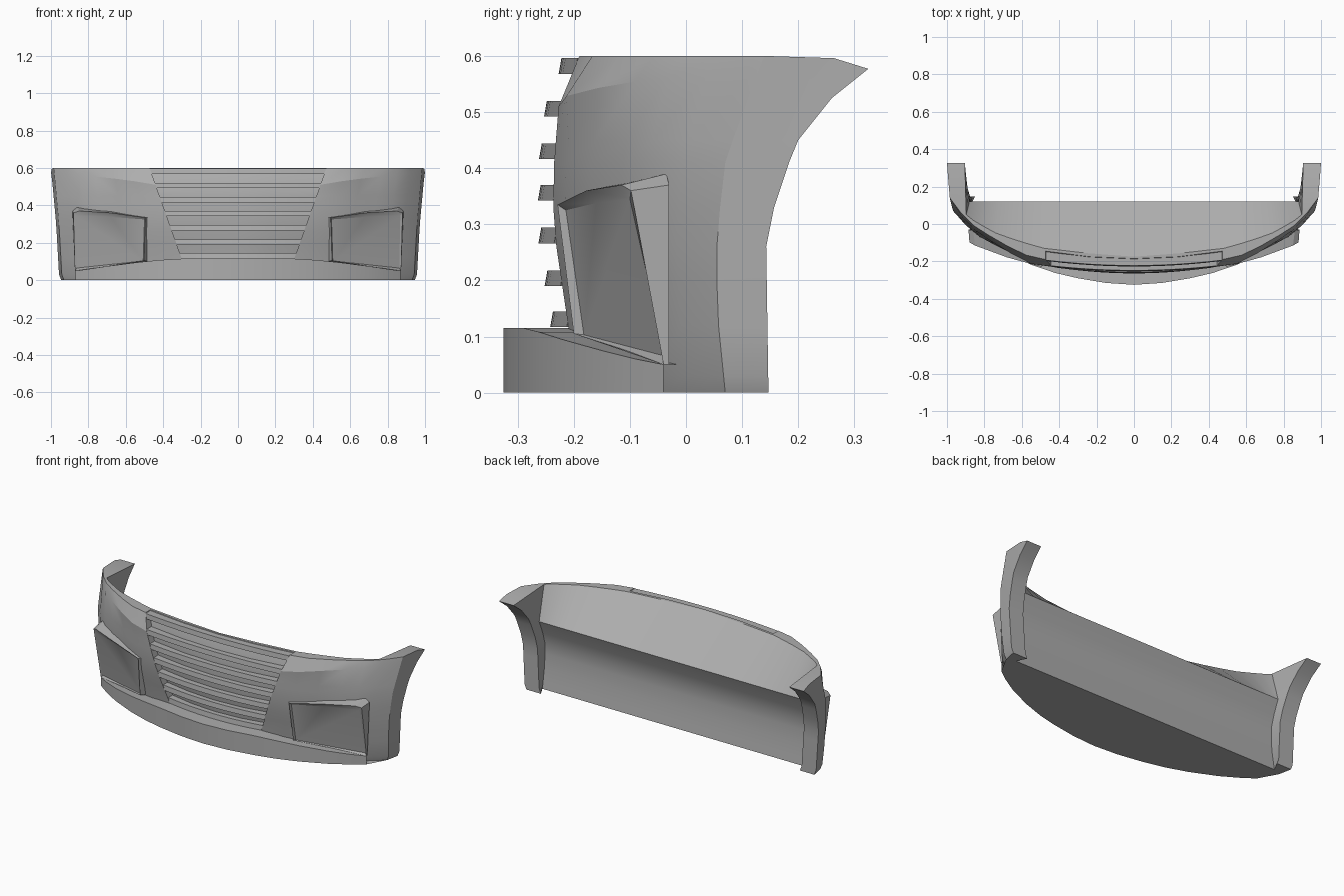
import bpy, bmesh

if "Cube" in bpy.data.objects:
    bpy.data.objects.remove(bpy.data.objects["Cube"])

GREY = bpy.data.materials.new("dark_grey")
GREY.diffuse_color = (.42, .42, .42, 1)
GREY.use_nodes = True
GREY.node_tree.nodes["Principled BSDF"].inputs["Base Color"].default_value = GREY.diffuse_color


def lerp(a, b, t):
    return a + (b - a) * t


def curve(pts, v):
    # piecewise-linear lookup
    for (a, b), (c, d) in zip(pts, pts[1:]):
        if v <= c:
            return lerp(b, d, max(0, (v - a) / (c - a)))
    return pts[-1][1]


def skin(faces, loops, closed=False):
    # join neighbouring point loops with quads
    for A, B in zip(loops, loops[1:]):
        n = len(A)
        for i in range(n if closed else n - 1):
            j = (i + 1) % n
            faces.append([A[i], A[j], B[j], B[i]])


def build(name, faces):
    # half-model faces -> welded, mirrored object
    bm = bmesh.new()
    for f in faces:
        bm.faces.new([bm.verts.new(p) for p in f])
    bmesh.ops.remove_doubles(bm, verts=bm.verts, dist=0.0005)
    bmesh.ops.recalc_face_normals(bm, faces=bm.faces)
    me = bpy.data.meshes.new(name)
    bm.to_mesh(me)
    bm.free()
    me.materials.append(GREY)
    ob = bpy.data.objects.new(name, me)
    bpy.context.collection.objects.link(ob)
    m = ob.modifiers.new("mirror", 'MIRROR')
    m.use_clip = True
    bpy.ops.object.select_all(action='DESELECT')
    ob.select_set(True)
    bpy.context.view_layer.objects.active = ob
    bpy.ops.object.shade_smooth_by_angle(angle=0.36)
    return ob


# side profiles as (z, value)
FRONT = [(0, -.2), (.12, -.21), (.3, -.237), (.41, -.235), (.51, -.227), (.6, -.19)]
SIDE_X = [(0, .945), (.03, .957), (.3, .972), (.6, 1.0)]
CREASE = [(0, .07), (.15, .055), (.28, .055), (.41, .07), (.52, .107), (.6, .14)]
ARCH = [(0, .147), (.26, .143), (.36, .163), (.45, .2), (.525, .26), (.577, .325)]
WALL = [(0, .09), (.15, .065), (.28, .065), (.41, .12)]
ROWS = [0, .03, .12, .2, .26, .33, .41, .45, .51, .6]


def grille_x(z):
    return .26 + .354 * z


def row(z):
    g, p = grille_x(z), curve(FRONT, z)
    hood, top = z == .51, z == .6
    pts = [(0, p + .005, z), (g / 2, p + .015, z), (g, p + .045, z), (g, p, z)]
    zc = .58 if hood else z
    xc, yc = curve(SIDE_X, zc) - .015, curve(CREASE, zc)
    for fx, fy in [(.2, .07), (.4, .22), (.6, .4), (.75, .55), (.88, .75), (1, 1)]:
        zz = z + .07 * fy ** .5 if hood else z
        bulge = .012 * (1 - fy) if hood else 0
        pts.append((lerp(g, xc, fx), lerp(p, yc, fy) - bulge, zz))
    za = .577 if top else .525 if hood else z
    xa, ya = curve(SIDE_X, za + .02 if top else za), curve(ARCH, za)
    pts.append((lerp(xc, xa, .7), lerp(yc, ya, .67),
                .596 if top else .56 if hood else z))
    pts.append((xa, ya, za))
    pts.append((xa - .095, ya, za))
    t = max(0, (z - .41) / .19)
    pts.append((lerp(.88, .897, t), lerp(curve(WALL, z), .05, t), z))
    return pts


# lip outline: x, y, top z
LIP = [(0, -.325, .115), (.15, -.315, .115), (.3, -.29, .115), (.42, -.262, .108),
       (.55, -.218, .094), (.7, -.15, .075), (.8, -.09, .06), (.87, -.04, .05)]

# body shell: grille backing, fenders, arch flanges
faces = []
grid = [row(z) for z in ROWS]
skin(faces, grid)
top = grid[-1]
inner = [(0, -.175, .6), (.25, -.156, .6), (.48, -.13, .6), (.48, -.13, .6),
         (.56, -.108, .6), (.65, -.08, .6), (.74, -.048, .6), (.8, -.015, .6),
         (.86, .02, .6), (.897, .05, .6)]
mid = tuple(lerp(a, b, .5) for a, b in zip(top[-1], top[-2]))
for i in range(9):
    if i != 2:
        faces.append([top[i], top[i + 1], inner[i + 1], inner[i]])
faces.append([top[2], top[3], inner[3]])
faces += [[top[9], top[10], mid, inner[9]], [top[10], top[11], top[12], mid]]
# sloping inner deck and back wall
deck = [(p[0] * .88 / .897, .12, .41) for p in inner]
for i in range(9):
    if i != 2:
        faces.append([inner[i], inner[i + 1], deck[i + 1], deck[i]])
wall = [r[-1] for r, z in zip(grid, ROWS) if z <= .41]
skin(faces, [wall, [(0, p[1], p[2]) for p in wall]])
# flat underside
faces.append([(x, y, 0) for x, y, z in LIP] + grid[0][9:] + [(0, .09, 0)])
build("bumper_body", faces)

# lower lip
faces = []
skin(faces, [[(x, y, 0) for x, y, z in LIP], LIP,
             [(x * .92, y + .15 - .1 * x, z) for x, y, z in LIP]])
build("lower_lip", faces)

# fog light housing: body loop, front rim, recessed plate
base = [(.47, -.2, .335), (.68, -.1, .375), (.86, -.035, .39), (.885, -.03, .37),
        (.87, -.03, .05), (.48, -.16, .1)]
rim = [(.495, -.229, .335), (.68, -.178, .36), (.85, -.115, .37), (.88, -.098, .36),
       (.872, -.04, .05), (.503, -.2, .105)]
plate = [(.5, -.214, .325), (.68, -.16, .338), (.845, -.11, .348), (.868, -.1, .345),
         (.862, -.037, .065), (.507, -.182, .103)]
faces = []
skin(faces, [base, rim, plate], closed=True)
faces.append(plate)
build("fog_light_housing", faces)

# grille slats: bottom z, front y at the centre
SLATS = [(.117, -.242), (.19, -.252), (.266, -.263), (.342, -.264),
         (.416, -.262), (.492, -.253), (.568, -.227)]
faces = []
for z0, yc in SLATS:
    z1 = z0 + .028
    p = curve(FRONT, z0 + .014) - .001
    loops = []
    for k in range(7):
        t = k / 6
        y = lerp(yc, p, t * t)
        a, b = grille_x(z0) * t, grille_x(z1) * t
        d = lerp(.042, .05, t)
        loops.append([(a, y, z0), (b, y + .005, z1), (b, y + d, z1), (a, y + d, z0)])
    skin(faces, loops, closed=True)
    faces.append(loops[-1])
build("grille_slats", faces)
